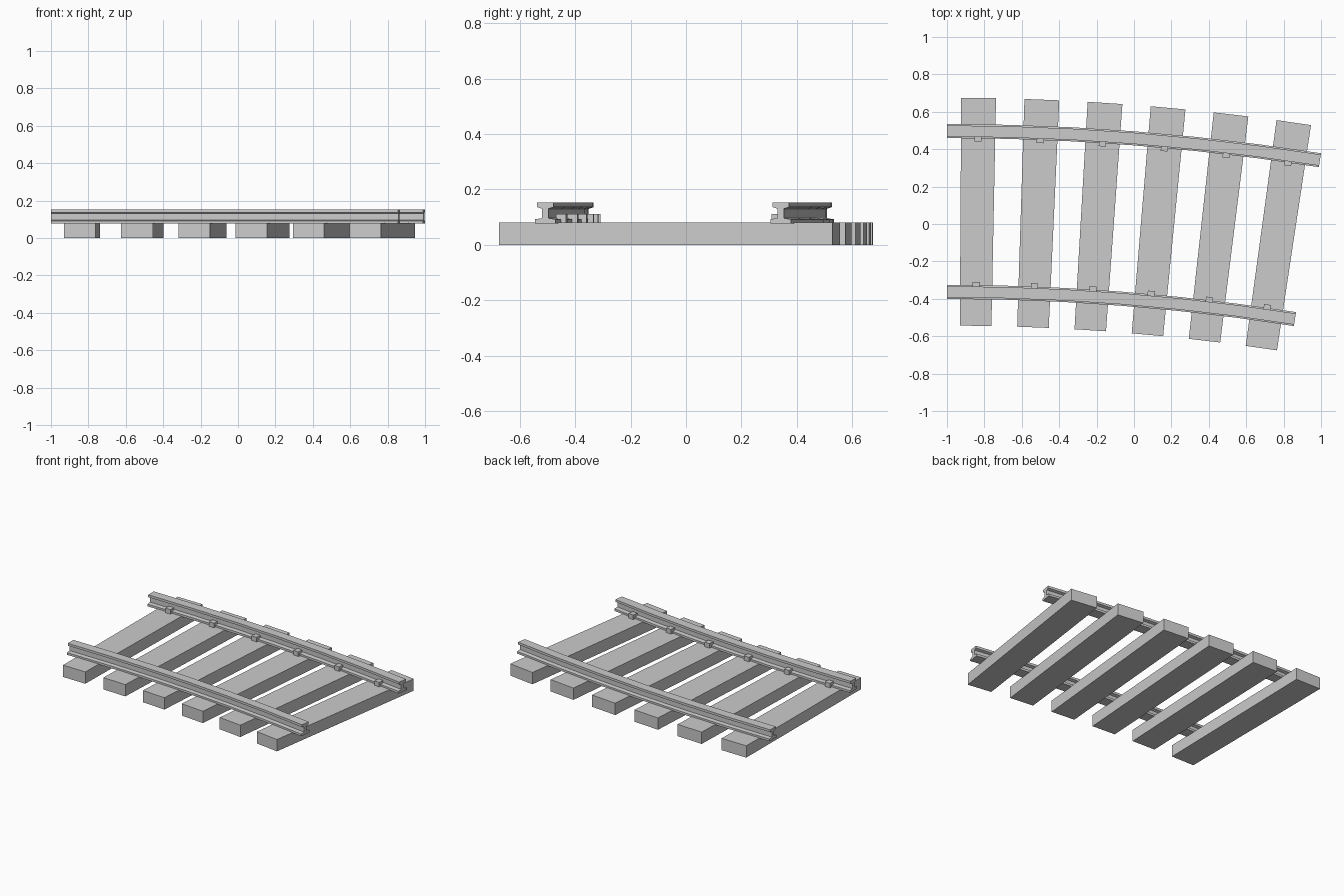
import bpy, bmesh
from math import sin, cos

if "Cube" in bpy.data.objects:
    bpy.data.objects.remove(bpy.data.objects["Cube"])

CX, CY = -1.0, -12.353      # centre of the track curve
R_OUT, R_IN = 12.85, 11.99  # rail centre-line radii
SWEEP, N = 0.1558, 6        # total angle, number of sleepers
STEP = SWEEP / N


def polar(r, a, z):
    return (CX + r * sin(a), CY + r * cos(a), z)


def sweep(name, profile, angles):
    """Sweep a closed (radius, z) profile along the track arc."""
    bm = bmesh.new()
    rings = [[bm.verts.new(polar(r, a, z)) for r, z in profile] for a in angles]
    n = len(profile)
    for p, q in zip(rings, rings[1:]):
        for i in range(n):
            j = (i + 1) % n
            bm.faces.new((p[i], p[j], q[j], q[i]))
    bm.faces.new(rings[0])
    bm.faces.new(rings[-1])
    bmesh.ops.recalc_face_normals(bm, faces=bm.faces)
    mesh = bpy.data.meshes.new(name)
    bm.to_mesh(mesh)
    bm.free()
    obj = bpy.data.objects.new(name, mesh)
    bpy.context.collection.objects.link(obj)
    return obj


def box(r0, r1, z0, z1):
    return [(r0, z0), (r1, z0), (r1, z1), (r0, z1)]


# I-shaped rails: wide foot, thin web, head
half = [(0.0375, 0.077), (0.0375, 0.092), (0.012, 0.096),
        (0.012, 0.13), (0.03, 0.136), (0.03, 0.152)]
section = half + [(-r, z) for r, z in reversed(half)]
for name, R in (("outer_rail", R_OUT), ("inner_rail", R_IN)):
    sweep(name, [(R + r, z) for r, z in section], [k * STEP for k in range(N + 1)])

# Wedge-shaped sleepers, each with a clip on the inside of both rails
for k in range(N):
    mid = (k + 0.5) * STEP
    w = 0.00715
    sweep(f"sleeper_{k + 1}", box(11.81, 13.028, 0, 0.08), (mid - w, mid + w))
    for name, R, side in (("outer_clip", R_OUT, -1), ("inner_clip", R_IN, 1)):
        w = 0.019 / R
        sweep(f"{name}_{k + 1}", box(R + side * 0.018, R + side * 0.055, 0.077, 0.111),
              (mid - w, mid + w))
